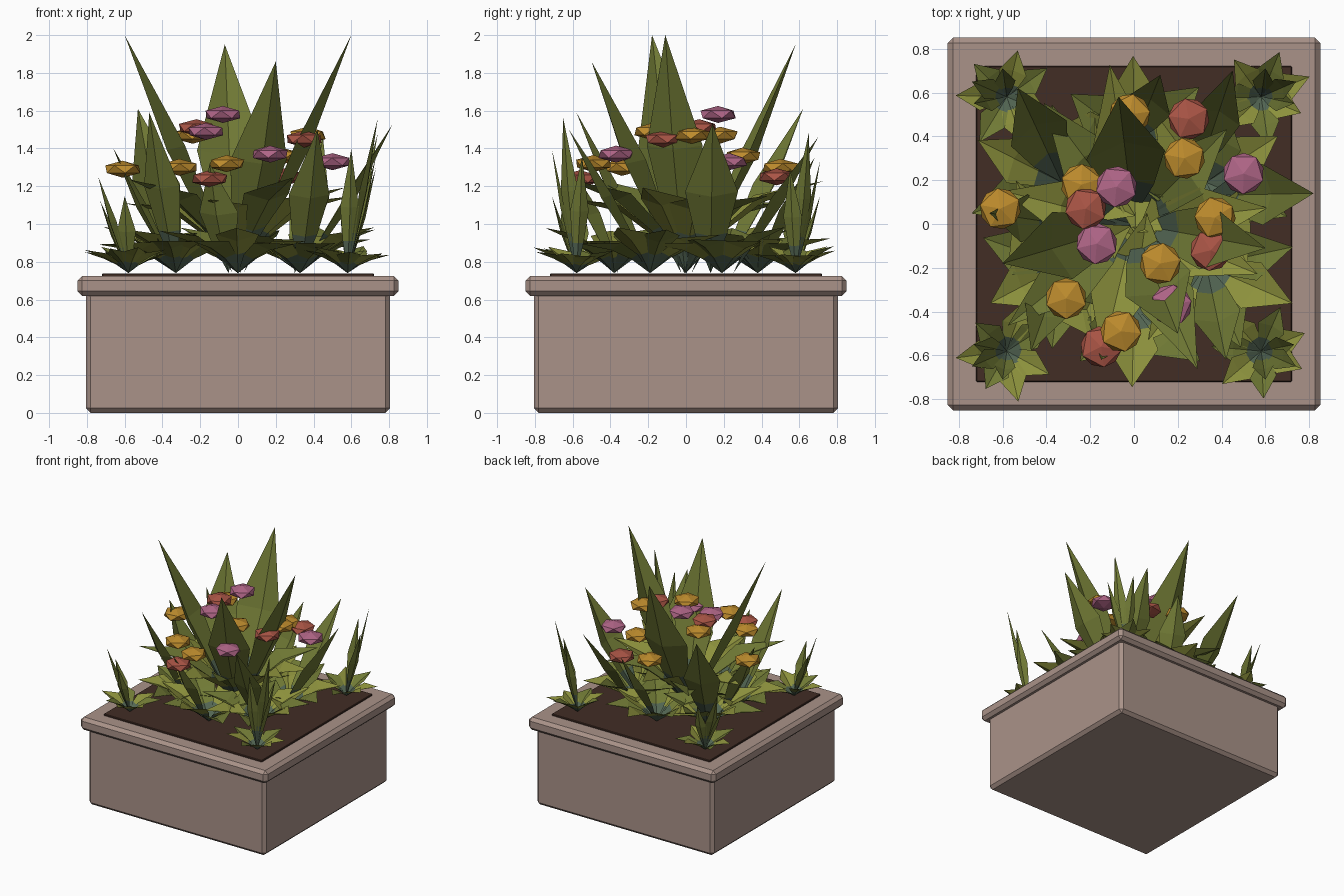
import bpy, bmesh, math, random
from mathutils import Vector, Matrix

if "Cube" in bpy.data.objects:
    bpy.data.objects.remove(bpy.data.objects["Cube"])

random.seed(4)


def material(name, rgb):
    m = bpy.data.materials.new(name)
    m.diffuse_color = (*rgb, 1)
    m.use_nodes = True
    m.node_tree.nodes["Principled BSDF"].inputs["Base Color"].default_value = m.diffuse_color
    return m


STONE = material("stone", (0.40, 0.29, 0.25))
SOIL = material("soil", (0.054, 0.026, 0.018))
OLIVE = material("olive_leaf", (0.26, 0.28, 0.045))
GREEN = material("green_leaf", (0.16, 0.19, 0.035))
TEAL = material("shaded_leaf", (0.085, 0.13, 0.085))
ORANGE = material("orange_petal", (0.51, 0.26, 0.026))
PINK = material("pink_petal", (0.43, 0.13, 0.24))
RED = material("red_petal", (0.40, 0.09, 0.06))


def finish(bm, name, mats):
    me = bpy.data.meshes.new(name)
    bm.to_mesh(me)
    bm.free()
    for m in mats:
        me.materials.append(m)
    ob = bpy.data.objects.new(name, me)
    bpy.context.collection.objects.link(ob)
    return ob


def box(name, half, z0, z1, mat, chamfer):
    bm = bmesh.new()
    bmesh.ops.create_cube(bm, size=1, matrix=Matrix.Translation((0, 0, (z0 + z1) / 2))
                          @ Matrix.Diagonal((2 * half, 2 * half, z1 - z0, 1)))
    bmesh.ops.bevel(bm, geom=bm.edges[:], offset=chamfer, segments=1, affect='EDGES')
    return finish(bm, name, [mat])


def leaf(bm, base, tip, width, arch=0.0, shade=0, low=2):
    """Folded blade: pointed base, two cross-sections with a sunken midrib, pointed tip."""
    base, tip = Vector(base), Vector(tip)
    ctrl = (base + tip) / 2 + Vector((0, 0, arch * 2))
    side = (tip - base).cross(Vector((0, 0, 1))).normalized()
    up = side.cross(tip - base).normalized()

    def at(t):
        return base * (1 - t) ** 2 + ctrl * 2 * t * (1 - t) + tip * t * t

    rows = []
    for t, w in ((0.25, 0.62), (0.52, 1.0)):
        p, s = at(t), side * width * w / 2
        rows.append([bm.verts.new(q) for q in (p - s, p - up * width * w * 0.18, p + s)])
    b, e = bm.verts.new(base), bm.verts.new(tip)
    for k in (0, 1):
        faces = [(b, rows[0][k + 1], rows[0][k]),
                 (rows[0][k], rows[0][k + 1], rows[1][k + 1], rows[1][k]),
                 (rows[1][k], rows[1][k + 1], e)]
        for i, f in enumerate(faces):
            bm.faces.new(f).material_index = low if i == 0 else shade


LEAF_MATS = [OLIVE, GREEN, TEAL]
GROUND = 0.74


def rosette(bm, centre, count, reach, rise, width, arch, turn=0.0):
    for i in range(count):
        a = turn + i * math.tau / count + random.uniform(-0.15, 0.15)
        r = reach * random.uniform(0.85, 1.1)
        x = max(-0.82, min(0.82, centre[0] + r * math.cos(a)))
        y = max(-0.82, min(0.82, centre[1] + r * math.sin(a)))
        z = GROUND + rise * random.uniform(0.75, 1.25)
        leaf(bm, (*centre, GROUND), (x, y, z), width, arch, i % 2)


# Planter box, rim and soil
box("planter_body", 0.805, 0, 0.66, STONE, 0.025)
box("planter_rim", 0.85, 0.62, 0.725, STONE, 0.025)
box("soil", 0.72, 0.69, 0.738, SOIL, 0.004)

# Tall centre blades
bm = bmesh.new()
for tip, w in (((-0.60, -0.18, 2.0), 0.32), ((0.60, -0.11, 2.0), 0.30),
               ((-0.07, 0.58, 1.95), 0.36), ((0.20, -0.50, 1.86), 0.32)):
    leaf(bm, (tip[0] * 0.05, tip[1] * 0.05, GROUND), tip, w, 0.02, 1)
finish(bm, "tall_blades", LEAF_MATS)

# Medium upright blades leaning outward: base, tip, width
bm = bmesh.new()
for base, tip, w in (((0.33, 0.13), (0.82, 0.14, 1.53), 0.28),
                     ((-0.33, 0.19), (-0.53, 0.62, 1.61), 0.28),
                     ((-0.33, -0.19), (-0.47, -0.58, 1.59), 0.20),
                     ((0.33, -0.19), (0.42, -0.62, 1.50), 0.22),
                     ((0.30, 0.25), (0.45, 0.70, 1.46), 0.22),
                     ((-0.05, -0.36), (-0.15, -0.62, 1.32), 0.22),
                     ((-0.33, 0.0), (-0.66, 0.05, 1.40), 0.22),
                     ((0.0, 0.38), (0.12, 0.68, 1.35), 0.22)):
    leaf(bm, (*base, GROUND), tip, w, 0.02, 1)
finish(bm, "medium_blades", LEAF_MATS)

# Arching centre leaves
bm = bmesh.new()
rosette(bm, (0, 0), 9, 0.70, 0.43, 0.26, 0.16, 0.2)
finish(bm, "arching_leaves", LEAF_MATS)

# Ring of low broad-leaved clumps
for k in range(6):
    a = math.radians(30 + 60 * k)
    bm = bmesh.new()
    rosette(bm, (0.38 * math.cos(a), 0.38 * math.sin(a)), 8, 0.40, 0.20, 0.23, 0.08, a)
    finish(bm, f"low_clump_{k + 1}", LEAF_MATS)

# Corner tufts with short leaves and narrow upright spikes
for sx, sy, top in ((-1, -1, 1.25), (1, -1, 1.56), (1, 1, 1.48), (-1, 1, 1.25)):
    c = (0.58 * sx, 0.58 * sy)
    bm = bmesh.new()
    rosette(bm, c, 7, 0.22, 0.12, 0.13, 0.04, 0.4 * sx)
    for dx, dy, h in ((0.16, 0.07, 1.0), (0.15, -0.03, 0.75), (0.02, 0.13, 0.8)):
        leaf(bm, (*c, GROUND), (c[0] + dx * sx, c[1] + dy * sy, GROUND + (top - GROUND) * h),
             0.10, 0.01, 1)
    finish(bm, f"corner_tuft_{'left' if sx < 0 else 'right'}_{'front' if sy < 0 else 'back'}",
           LEAF_MATS)

# Flattened faceted flower heads
heads = {
    "orange": (ORANGE, [(-0.61, 0.07, 1.29), (-0.24, 0.18, 1.47), (0.23, 0.30, 1.36),
                        (0.37, 0.03, 1.47), (0.12, -0.18, 1.49), (-0.31, -0.34, 1.30),
                        (-0.06, -0.49, 1.32), (-0.02, 0.50, 1.30)]),
    "pink": (PINK, [(-0.08, 0.17, 1.58), (-0.17, -0.09, 1.49), (0.50, 0.23, 1.33),
                    (0.17, -0.37, 1.37)]),
    "red": (RED, [(-0.22, 0.07, 1.51), (0.25, 0.48, 1.25), (0.35, -0.12, 1.45),
                  (-0.15, -0.56, 1.24)]),
}
for colour, (mat, spots) in heads.items():
    bm = bmesh.new()
    for p in spots:
        bmesh.ops.create_icosphere(bm, subdivisions=1, radius=1, matrix=Matrix.Translation(p)
                                   @ Matrix.Rotation(random.uniform(0, 6), 4, 'Z')
                                   @ Matrix.Diagonal((0.105, 0.105, 0.045, 1)))
    finish(bm, f"{colour}_flowers", [mat])
